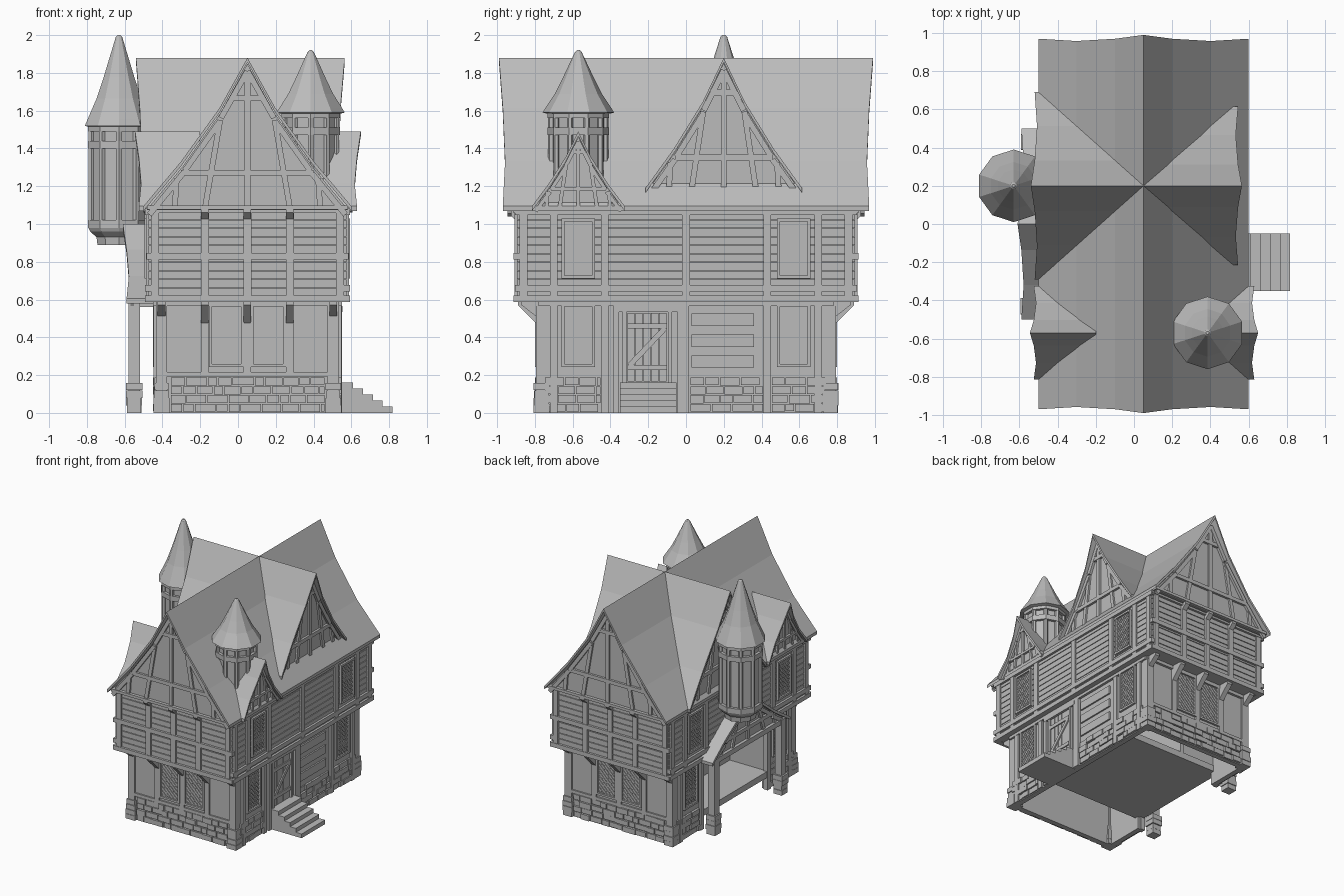
import bpy, bmesh, math, random
from mathutils import Vector

random.seed(4)
cube = bpy.data.objects.get("Cube")
if cube:
    bpy.data.objects.remove(cube)

GREY = (0.5, 0.5, 0.5, 1)
mat = bpy.data.materials.new("plain grey")
mat.use_nodes = True
mat.diffuse_color = GREY
mat.node_tree.nodes["Principled BSDF"].inputs["Base Color"].default_value = GREY

CX = 0.05                                   # house axis
CURVE = [(0, 0), (.27, .34), (.64, .70), (1, 1)]   # concave roof: across, down
FLARE = [.02, .0, -.012, .0]                # flared roof ends


class Side:
    """One side of the house: u runs along it, d points outward."""
    def __init__(self, u, n, low, up, low_half, up_half):
        self.u, self.n = Vector(u), Vector(n)
        self.low, self.up, self.low_half, self.up_half = low, up, low_half, up_half

    def at(self, u, z, d):
        return Vector((CX, 0, z)) + self.u * u + self.n * d


front = Side((1, 0, 0), (0, -1, 0), .78, .89, .48, .52)
back = Side((-1, 0, 0), (0, 1, 0), .78, .89, .48, .52)
left = Side((0, 1, 0), (1, 0, 0), .48, .52, .78, .89)
right = Side((0, -1, 0), (-1, 0, 0), .48, .52, .78, .89)
SIDES = {"front": front, "back": back, "left": left, "right": right}
parts = {}


def part(name):
    return parts.setdefault(name, bmesh.new())


def loft(bm, rings, cap=True, wrap=False):
    rows = [[bm.verts.new(p) for p in r] for r in rings]
    pairs = list(zip(rows, rows[1:])) + ([(rows[-1], rows[0])] if wrap else [])
    for a, b in pairs:
        for i in range(len(a)):
            j = (i + 1) % len(a)
            bm.faces.new((a[i], a[j], b[j], b[i]))
    if cap and not wrap:
        bm.faces.new(rows[0])
        bm.faces.new(rows[-1])


def bar(name, s, a, b, w, d0, d1):
    """Straight timber in a wall plane from a to b, each (u, z)."""
    a, b = Vector(a), Vector(b)
    t = (b - a).normalized() * w / 2
    o = Vector((-t.y, t.x))
    loft(part(name), [[s.at(p.x, p.y, d) for p in (a + o, b + o, b - o, a - o)] for d in (d0, d1)])


def panel(name, s, u0, u1, z0, z1, d0, d1):
    bar(name, s, ((u0 + u1) / 2, z0), ((u0 + u1) / 2, z1), u1 - u0, d0, d1)


def box(name, x0, x1, y0, y1, z0, z1):
    panel(name, left, y0, y1, z0, z1, x0 - CX, x1 - CX)


def bracket(name, s, u, z0, z1, d0, d1, w=.04):
    shape = [(d0, z0), (d1, z1 - .02), (d1, z1), (d0, z1)]
    loft(part(name), [[s.at(v, z, d) for d, z in shape] for v in (u - w / 2, u + w / 2)])


def lathe(name, c, profile, n=10, wrap=False):
    ang = [math.tau * (i + .5) / n for i in range(n)]
    loft(part(name), [[Vector((c[0] + r * math.cos(a), c[1] + r * math.sin(a), z)) for a in ang]
                      for r, z in profile], wrap=wrap)


def roof(name, s, uc, half, top, eave, d_in, d_out, both=False):
    line = [(-h, k, f) for (h, k), f in zip(CURVE, FLARE)][::-1] + \
           [(h, k, f) for (h, k), f in zip(CURVE, FLARE)][1:]
    def ring(d, grow):
        pts = [(uc + half * h, top - (top - eave) * k, d + f * grow) for h, k, f in line]
        return [s.at(*p) for p in pts] + [s.at(u, z - .025, e) for u, z, e in pts[::-1]]
    rings = [ring(d_in, -1 if both else 0), ring(d_out, 1)]
    loft(part(name), rings, cap=False)
    # end caps, strip by strip, because the profile is concave
    bm, n = part(name), len(rings[0])
    for r in rings:
        for i in range(n // 2 - 1):
            bm.faces.new([bm.verts.new(r[k]) for k in (i, i + 1, n - 2 - i, n - 1 - i)])


def half_at(z, top, eave, half):
    k = (top - z) / (top - eave)
    for (h0, k0), (h1, k1) in zip(CURVE, CURVE[1:]):
        if k <= k1 + 1e-6:
            return half * (h0 + (h1 - h0) * (k - k0) / (k1 - k0))
    return half


def gable(name, s, uc, half, top, eave, d):
    """Infill wall with rafters, collars and leaning studs."""
    rise, w = top - eave, .03 if half > .3 else .02
    pts = [(h * half, top - k * rise - .012) for h, k in CURVE]
    for (h0, z0), (h1, z1) in zip(pts, pts[1:]):
        for m in (-1, 1):
            quad = [(uc, z0), (uc + m * h0, z0), (uc + m * h1, z1), (uc, z1)]
            if h0 == 0:
                quad = quad[1:]
            loft(part(name + "_wall"), [[s.at(u, z, e) for u, z in quad] for e in (d - .06, d)])
            drop = w * 1.3
            bar(name + "_timbers", s, (uc + m * h0, z0 - drop), (uc + m * h1 * .97, z1 - drop * .6), w, d, d + .02)
    for k in (.25, .76):
        z = top - rise * k
        h = half_at(z, top, eave, half) - w
        bar(name + "_timbers", s, (uc - h, z), (uc + h, z), w, d, d + .018)
    bar(name + "_timbers", s, (uc, top - rise * .1), (uc, eave), w, d, d + .015)
    for m in (-1, 1):
        bar(name + "_timbers", s, (uc + m * half * .27, top - rise * .4), (uc + m * half * .42, eave), w, d, d + .014)
        bar(name + "_timbers", s, (uc + m * half * .7, top - rise * .8), (uc + m * half * .72, eave), w, d, d + .014)


def window(name, s, uc, w, z0, z1, d):
    h = w / 2
    panel(name, s, uc - h, uc + h, z0, z1, d - .02, d)
    for m in (-1, 1):
        panel(name, s, uc + m * h - .008, uc + m * h + .008, z0, z1, d, d + .016)
    for z in (z0, z1):
        bar(name, s, (uc - h - .008, z), (uc + h + .008, z), .016, d, d + .016)
    # diagonal leading, clipped to the pane
    step, tall = .032, z1 - z0
    for i in range(1, int((w + tall) / step) + 1):
        c = i * step
        x0, x1 = max(0, c - tall), min(w, c)
        if x1 - x0 > .005:
            for m in (-1, 1):
                bar(name, s, (uc + m * (x0 - h), z0 + c - x0), (uc + m * (x1 - h), z0 + c - x1), .005, d, d + .005)


def stones(name, s, u0, u1, d):
    panel(name, s, u0, u1, 0, .19, d - .04, d)
    for row in range(4):
        u, z = u0, row * .047 + .003
        while u < u1 - .02:
            v = min(u + random.uniform(.05, .12), u1)
            panel(name, s, u + .004, v - .002, z + random.uniform(0, .006), z + .044, d, d + random.uniform(.008, .02))
            u = v


def footing(x, y, r=.04):
    for k in range(4):
        g = r + random.uniform(-.004, .004)
        box("post_footings", x - g, x + g, y - g, y + g, k * .04, k * .04 + .038)


# Upper storey core, siding and framing
box("upper_storey", CX - .51, CX + .51, -.88, .88, .59, 1.08)
for key, s in SIDES.items():
    ends, H = key in ("front", "back"), s.up_half
    for i in range(10):
        z = .62 + i * .045
        panel("siding", s, -H, H, z, z + .04, s.up - .02, s.up + .004)
    for z in (.605, .66, 1.065) if not ends else (.605, .83, 1.075):
        bar("upper_rails", s, (-H - .015, z), (H + .015, z), .035, s.up - .02, s.up + .022)
    studs = (-.49, -.225, 0, .225, .49) if ends else (-.86, -.7, -.43, 0, .43, .7, .86)
    for u in studs:
        bar("upper_studs", s, (u, .6), (u, 1.08), .042, s.up - .02, s.up + .018)
    if not ends:
        for u in (-.57, .57):
            window("upper_windows", s, u, .16, .72, 1.02, s.up + .008)
    # Ground storey
    L = s.low_half
    if ends:
        panel("ground_walls", s, -L, L, 0, .6, s.low - .04, s.low)
        stones("stone_base", s, -L + .07, L - .07, s.low)
        for u in (-.225, 0, .225):
            bracket("jetty_brackets", s, u, .46, .59, s.low, s.up)
            bracket("eave_brackets", s, u, 1.01, 1.08, s.up, .945)
            bar("ground_studs", s, (u, .19), (u, .59), .04, s.low - .02, s.low + .015)
        for u in (-.11, .11):
            window("ground_windows", s, u, .17, .25, .57, s.low + .004)
        bar("ground_rails", s, (-L, .205), (L, .205), .025, s.low, s.low + .012)
    else:
        for m in (-1, 1):
            a, b = sorted((m * .42, m * L))
            panel("ground_walls", s, a, b, 0, .6, s.low - .04, s.low)
            stones("stone_base", s, a + .03, b - .03, s.low)
            window("ground_windows", s, m * .57, .16, .25, .57, s.low + .004)
            for u in (.43, .7):
                bar("ground_studs", s, (m * u, .0), (m * u, .59), .04, s.low - .02, s.low + .018)
    bar("ground_rails", s, (-L, .58), (L, .58), .03, s.low - .02, s.low + .02)

# Corner posts with stone footings and corner braces
for x in (CX - .455, CX + .455):
    for y in (-.765, .765):
        box("corner_posts", x - .03, x + .03, y - .03, y + .03, 0, .6)
        footing(x, y)
for s in (front, back):
    for m in (-1, 1):
        bracket("jetty_brackets", s, m * .455, .5, .59, .78, .87)

# Door bay and panelled bay on the left side
panel("ground_walls", left, -.42, .42, 0, .6, .44, .48)
stones("stone_base", left, .02, .41, .48)
for u in (-.37, -.03, 0):
    bar("door_frame", left, (u, 0), (u, .58), .03, .47, .5)
bar("door_frame", left, (-.37, .55), (-.03, .55), .03, .47, .502)
for u in (-.325, -.085):
    bar("door_frame", left, (u, .16), (u, .54), .022, .47, .497)
for i in range(5):
    u = -.31 + i * .042
    panel("door", left, u, u + .038, .165, .53, .47, .488)
for a, b in (((-.31, .24), (-.1, .24)), ((-.31, .46), (-.1, .46)), ((-.3, .25), (-.11, .45))):
    bar("door", left, a, b, .028, .488, .497)
for z in (.24, .35, .46):
    panel("bay_panels", left, .03, .36, z, z + .065, .48, .492)

# Entrance steps
for i in range(5):
    box("steps", .5, .61 + i * .052, -.35, -.05, 0 if i == 4 else .13 - i * .032, .162 - i * .032)
    box("steps", .5, .61 + i * .052, -.35, -.05, 0, .162 - i * .032)

# Open porch on the right side
box("porch_floor", -.44, .5, -.45, .45, .1, .15)
box("porch_inner_walls", -.1, -.07, -.45, .45, .15, .59)
for y in (-.44, .42):
    box("porch_inner_walls", -.41, -.07, y, y + .02, .1, .59)
for y in (-.43, .43):
    box("porch_posts", -.58, -.52, y - .03, y + .03, 0, .61)
    box("porch_beams", -.57, -.42, y - .02, y + .02, .56, .6)
    footing(-.55, y)
box("porch_beams", -.575, -.525, -.46, .46, .57, .61)
roof("porch_roof", right, 0, .5, 1.0, .605, .4, .64)
gable("porch_gable", right, 0, .48, .99, .61, .6)

# Main roof and its end gables
roof("main_roof", front, 0, .55, 1.88, 1.095, -.97, .97, both=True)
for key in ("front", "back"):
    gable(key + "_gable", SIDES[key], 0, .535, 1.86, 1.085, .925)
    bar("gable_sills", SIDES[key], (-.53, 1.088), (.53, 1.088), .022, .86, .95)

# Cross gables and small dormers: name, side, u, half, top, eave, outer d
for name, s, u, half, top, eave, d in (
        ("left_cross", left, .2, .415, 1.88, 1.19, .495),
        ("right_cross", right, -.2, .49, 1.88, 1.095, .57),
        ("left_dormer", left, -.57, .245, 1.49, 1.095, .58),
        ("right_dormer", right, .57, .245, 1.49, 1.095, .575)):
    roof(name + "_roof", s, u, half, top, eave, 0 if half > .3 else .25, d)
    gable(name + "_gable", s, u, half - .012, top - .015, eave, d - .045)

# Turrets: name, centre, body radius, body foot, eave, tip
for name, c, r, foot, eave, tip in (("hanging_turret", (-.63, .2), .165, .98, 1.52, 2.0),
                                    ("roof_turret", (.385, -.57), .155, 1.2, 1.59, 1.92)):
    rise = tip - eave
    lathe(name + "_roof", c, [(r * .95, eave - .01), (.19, eave), (.175, eave + rise * .07),
          (.125, eave + rise * .3), (.085, eave + rise * .54), (.018, tip - .01), (.008, tip)])
    lathe(name + "_body", c, [(r - .015, foot), (r - .015, eave)])
    for z in (foot, eave - .12, eave - .03):
        lathe(name + "_bands", c, [(r - .03, z), (r + .008, z), (r + .008, z + .04), (r - .03, z + .04)], wrap=True)
    for i in range(10):
        a = math.tau * (i + .5) / 10
        p = (c[0] + (r - .012) * math.cos(a), c[1] + (r - .012) * math.sin(a))
        lathe(name + "_studs", p, [(.017, foot), (.017, eave)], n=6)
lathe("hanging_turret_foot", (-.63, .2), [(.12, .89), (.125, .93), (.16, .96), (.172, .985)])

# Emit one object per part
for name, bm in parts.items():
    bmesh.ops.remove_doubles(bm, verts=bm.verts, dist=1e-5) if name.endswith("_roof") else None
    bmesh.ops.recalc_face_normals(bm, faces=bm.faces)
    mesh = bpy.data.meshes.new(name)
    bm.to_mesh(mesh)
    bm.free()
    mesh.materials.append(mat)
    bpy.context.collection.objects.link(bpy.data.objects.new(name, mesh))
